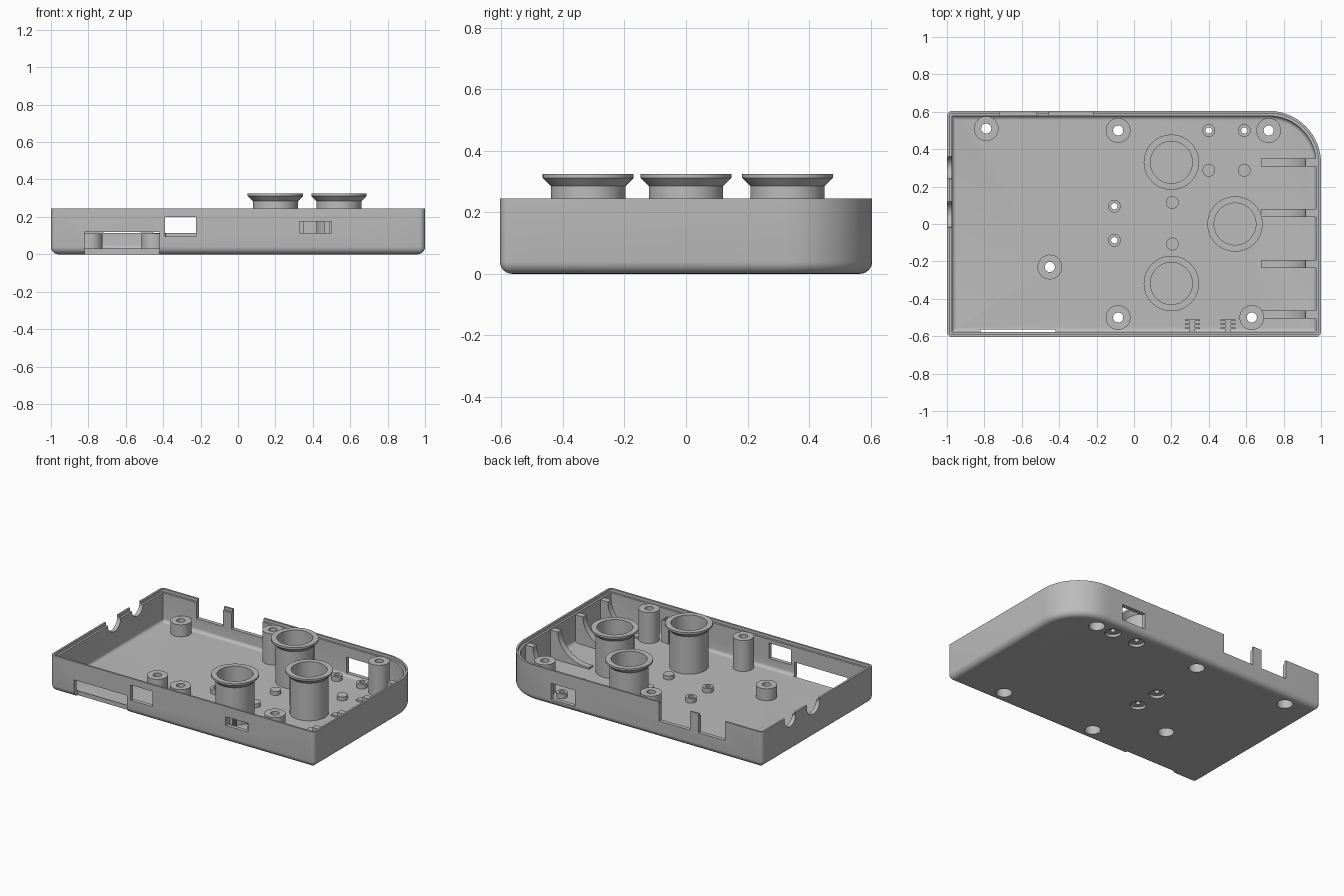
import bpy, bmesh
from math import sin, cos, pi, radians

if "Cube" in bpy.data.objects:
    bpy.data.objects.remove(bpy.data.objects["Cube"])

grey = bpy.data.materials.new("plain grey")
grey.use_nodes = True
grey.diffuse_color = (0.5, 0.5, 0.5, 1)
grey.node_tree.nodes["Principled BSDF"].inputs["Base Color"].default_value = (0.5, 0.5, 0.5, 1)


def finish(name, bm):
    """Turn a bmesh into a clean, shaded object."""
    bmesh.ops.remove_doubles(bm, verts=bm.verts, dist=1e-5)
    bmesh.ops.recalc_face_normals(bm, faces=bm.faces)
    mesh = bpy.data.meshes.new(name)
    bm.to_mesh(mesh)
    bm.free()
    mesh.materials.append(grey)
    ob = bpy.data.objects.new(name, mesh)
    bpy.context.collection.objects.link(ob)
    smooth(ob)
    return ob


def smooth(ob):
    bpy.ops.object.select_all(action='DESELECT')
    ob.select_set(True)
    bpy.context.view_layer.objects.active = ob
    bpy.ops.object.shade_smooth_by_angle(angle=radians(30))


def loft(bm, rings, wrap=False):
    """Bridge rings of points with quads; cap both ends unless wrapped."""
    vs = [[bm.verts.new(p) for p in ring] for ring in rings]
    pairs = list(zip(vs, vs[1:])) + ([(vs[-1], vs[0])] if wrap else [])
    n = len(vs[0])
    for a, b in pairs:
        for i in range(n):
            j = (i + 1) % n
            bm.faces.new((a[i], a[j], b[j], b[i]))
    if not wrap:
        bm.faces.new(vs[0][::-1])
        bm.faces.new(vs[-1])


def lathe(name, x, y, profile, n=48):
    """Spin a closed (radius, z) profile; radii must be above zero."""
    bm = bmesh.new()
    turn = [2 * pi * i / n for i in range(n)]
    loft(bm, [[(x + r * cos(a), y + r * sin(a), z) for a in turn] for r, z in profile], wrap=True)
    return finish(name, bm)


def plug(name, x, y, profile, n=48):
    """Solid turned shape with capped ends."""
    bm = bmesh.new()
    turn = [2 * pi * i / n for i in range(n)]
    loft(bm, [[(x + r * cos(a), y + r * sin(a), z) for a in turn] for r, z in profile])
    return finish(name, bm)


def box(name, x0, x1, y0, y1, z0, z1):
    bm = bmesh.new()
    loft(bm, [[(x0, y0, z), (x1, y0, z), (x1, y1, z), (x0, y1, z)] for z in (z0, z1)])
    return finish(name, bm)


# Tray: rounded outline lofted along a wall section
HALF_Y, TOP, FLOOR, WALL = 0.605, 0.245, 0.028, 0.027
CORNERS = ((1, 1, 0.28), (-1, 1, 0.03), (-1, -1, 0.03), (1, -1, 0.03))


def outline(inset, z, n=16):
    pts = []
    for k, (sx, sy, r) in enumerate(CORNERS):
        r = max(r - inset, 0.004)
        cx, cy = sx * (1 - inset - r), sy * (HALF_Y - inset - r)
        for i in range(n + 1):
            a = pi / 2 * (k + i / n)
            pts.append((cx + r * cos(a), cy + r * sin(a), z))
    return pts


quarter = [pi / 2 * i / 6 for i in range(7)]
R, r = 0.04, 0.022
section = [(R - R * sin(a), R - R * cos(a)) for a in quarter]
section += [(0, TOP), (0.013, TOP), (0.013, TOP - 0.02), (WALL, TOP - 0.02)]
section += [(WALL + r - r * cos(a), FLOOR + r - r * sin(a)) for a in quarter]
bm = bmesh.new()
loft(bm, [outline(d, z) for d, z in section])
tray = finish("tray", bm)

# Openings in the walls
cutters = [
    box("front_slot_cutter", -0.82, -0.42, -0.7, -0.564, -0.02, 0.12),
    box("front_window_cutter", -0.39, -0.225, -0.7, -0.55, 0.095, 0.2),
    box("switch_slot_cutter", 0.33, 0.5, -0.7, -0.55, 0.115, 0.175),
    box("back_window_cutter", 0.42, 0.6, 0.55, 0.7, 0.045, 0.155),
    box("back_gap_cutter", -0.72, -0.52, 0.55, 0.7, 0.115, 0.3),
    box("back_gap_cutter", -0.455, -0.22, 0.55, 0.7, 0.115, 0.3),
]
for y, rad in ((0.3, 0.06), (0.05, 0.07)):
    bm = bmesh.new()
    turn = [2 * pi * i / 40 for i in range(40)]
    loft(bm, [[(x, y + rad * cos(a), 0.23 + rad * sin(a)) for a in turn] for x in (-1.1, -0.9)])
    cutters.append(finish("cable_notch_cutter", bm))

# Screw bosses, counterbored from below
BOSSES = ((-0.79, 0.51, 0.11), (-0.45, -0.23, 0.11), (-0.085, 0.5, 0.24),
          (0.72, 0.5, 0.24), (-0.085, -0.5, 0.24), (0.63, -0.5, 0.24))
for x, y, h in BOSSES:
    lathe("screw_boss", x, y, [(0.05, 0.02), (0.066, 0.02), (0.066, h),
                               (0.027, h), (0.027, 0.06), (0.05, 0.06)])
    cutters.append(plug("boss_hole_cutter", x, y, [(0.05, -0.02), (0.05, 0.06)]))

# Small board standoffs with holes
for x, y in ((0.4, 0.5), (0.59, 0.5), (-0.105, 0.095), (-0.105, -0.087)):
    lathe("standoff", x, y, [(0.017, 0.022), (0.034, 0.022), (0.034, 0.06), (0.017, 0.06)])
    cutters.append(plug("standoff_hole_cutter", x, y,
                        [(0.05, -0.02), (0.05, 0.018), (0.017, 0.018), (0.017, 0.05)]))

# Solid support pegs
for x, y in ((0.4, 0.287), (0.59, 0.287), (0.205, 0.115), (0.205, -0.107)):
    plug("support_peg", x, y, [(0.034, 0.02), (0.034, 0.055)])

# Cut all openings, then drop the cutters
for cutter in cutters:
    cutter.hide_render = True
    bpy.context.view_layer.objects.active = tray
    mod = tray.modifiers.new("cut", 'BOOLEAN')
    mod.operation = 'DIFFERENCE'
    mod.solver = 'EXACT'
    mod.object = cutter
    bpy.ops.object.modifier_apply(modifier=mod.name)
    bpy.data.objects.remove(cutter)
smooth(tray)

# Flared tubes
for x, y in ((0.2, 0.33), (0.54, 0.0), (0.2, -0.318)):
    lathe("flared_tube", x, y, [(0.112, 0.02), (0.121, 0.02), (0.121, 0.285), (0.148, 0.312),
                                (0.148, 0.325), (0.112, 0.325)], 64)

# Curved ribs along the left wall
for y in (0.328, 0.058, -0.213, -0.483):
    shape = [(0.98, 0.02), (0.68, 0.02), (0.68, 0.04)]
    shape += [(0.7 + 0.217 * sin(a), 0.22 - 0.18 * cos(a)) for a in
              [pi / 2 * i / 14 for i in range(15)]]
    shape.append((0.98, 0.22))
    bm = bmesh.new()
    loft(bm, [[(px, yy, pz) for px, pz in shape] for yy in (y - 0.021, y + 0.021)])
    finish("curved_rib", bm)

# Switch holders: a stem with three cross bars each
for x in (0.312, 0.503):
    box("holder_stem", x - 0.015, x + 0.015, -0.58, -0.51, 0.02, 0.18)
    for y in (-0.557, -0.536, -0.515):
        box("holder_bar", x - 0.04, x + 0.04, y - 0.004, y + 0.004, 0.02, 0.18)
